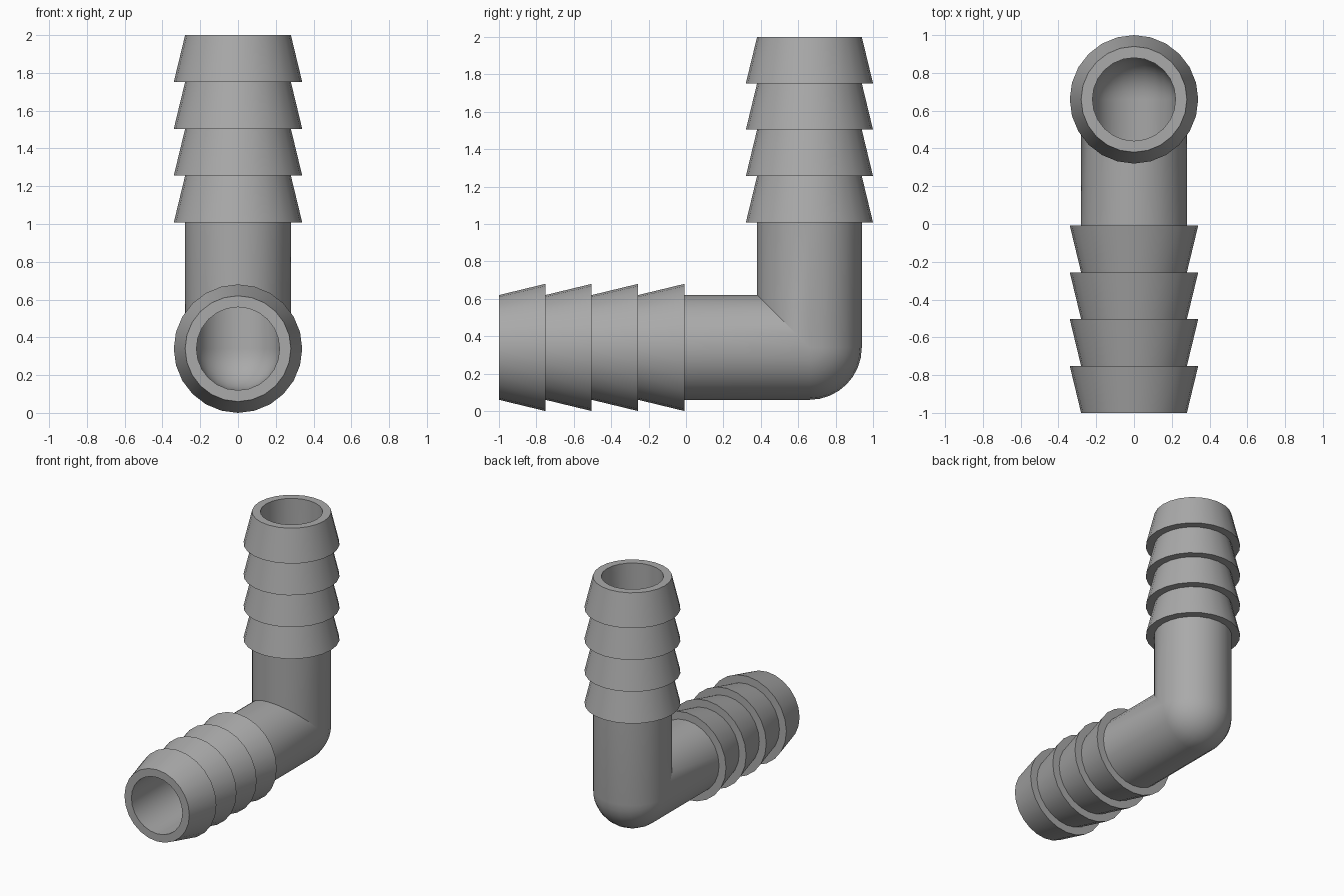
import bpy, bmesh
from math import sin, cos, pi
from mathutils import Vector

cube = bpy.data.objects.get("Cube")
if cube:
    bpy.data.objects.remove(cube, do_unlink=True)

SIDES, BEND_STEPS = 24, 8
CORNER = Vector((0, 0.66, 0.34))      # where the two arm axes meet
PIPE, BORE, BARB = 0.28, 0.22, 0.34   # radii
ARM, PITCH, BARBS = 1.66, 0.248, 4    # arm length, barb spacing and count


def arm_profile():
    """Outer (radius, distance from corner) steps, from the open end inward."""
    steps = []
    for i in range(BARBS):
        steps += [(PIPE, ARM - i * PITCH), (BARB, ARM - (i + 1) * PITCH)]
    return steps + [(PIPE, ARM - BARBS * PITCH)]


def ring(bm, radius, turn, dist=None):
    """Ring at a bend angle; without dist it is the corner seam, mitred on the inside."""
    out = Vector((0, sin(turn), -cos(turn)))
    along = Vector((0, -cos(turn), -sin(turn))) if turn < pi / 4 else Vector((0, 0, 1))
    verts = []
    for k in range(SIDES):
        a = 2 * pi * k / SIDES
        side, reach = radius * cos(a), radius * sin(a)
        if dist is not None:
            p = out * reach + along * dist
        elif reach < -1e-6:
            p = Vector((0, reach, -reach))
        else:
            p = out * reach
        verts.append(bm.verts.new(CORNER + p + Vector((side, 0, 0))))
    return verts


bm = bmesh.new()
profile = arm_profile()
bend = [pi / 2 * i / BEND_STEPS for i in range(BEND_STEPS + 1)]

# Outside: front arm, rounded elbow, upright arm
rings = [ring(bm, r, 0, d) for r, d in profile]
rings += [ring(bm, PIPE, t) for t in bend]
rings += [ring(bm, r, pi / 2, d) for r, d in reversed(profile)]

# Inside: bore back down the upright arm, round the elbow and out to the front
rings.append(ring(bm, BORE, pi / 2, ARM))
rings += [ring(bm, BORE, t) for t in reversed(bend)]
rings.append(ring(bm, BORE, 0, ARM))

# Skin consecutive rings, closing the loop at the front rim
for i, a in enumerate(rings):
    b = rings[(i + 1) % len(rings)]
    for k in range(SIDES):
        n = (k + 1) % SIDES
        bm.faces.new((a[k], a[n], b[n], b[k]))
bmesh.ops.remove_doubles(bm, verts=bm.verts, dist=0.0005)
bmesh.ops.recalc_face_normals(bm, faces=bm.faces)

mesh = bpy.data.meshes.new("barbed_elbow")
bm.to_mesh(mesh)
bm.free()
fitting = bpy.data.objects.new("barbed_elbow", mesh)
bpy.context.collection.objects.link(fitting)

# Grey plastic
grey = bpy.data.materials.new("grey_plastic")
grey.use_nodes = True
colour = (0.4, 0.4, 0.4, 1)
grey.diffuse_color = colour
grey.node_tree.nodes["Principled BSDF"].inputs["Base Color"].default_value = colour
mesh.materials.append(grey)

# Smooth sides with crisp barb edges
bpy.ops.object.select_all(action="DESELECT")
fitting.select_set(True)
bpy.context.view_layer.objects.active = fitting
bpy.ops.object.shade_smooth_by_angle(angle=pi / 6)
